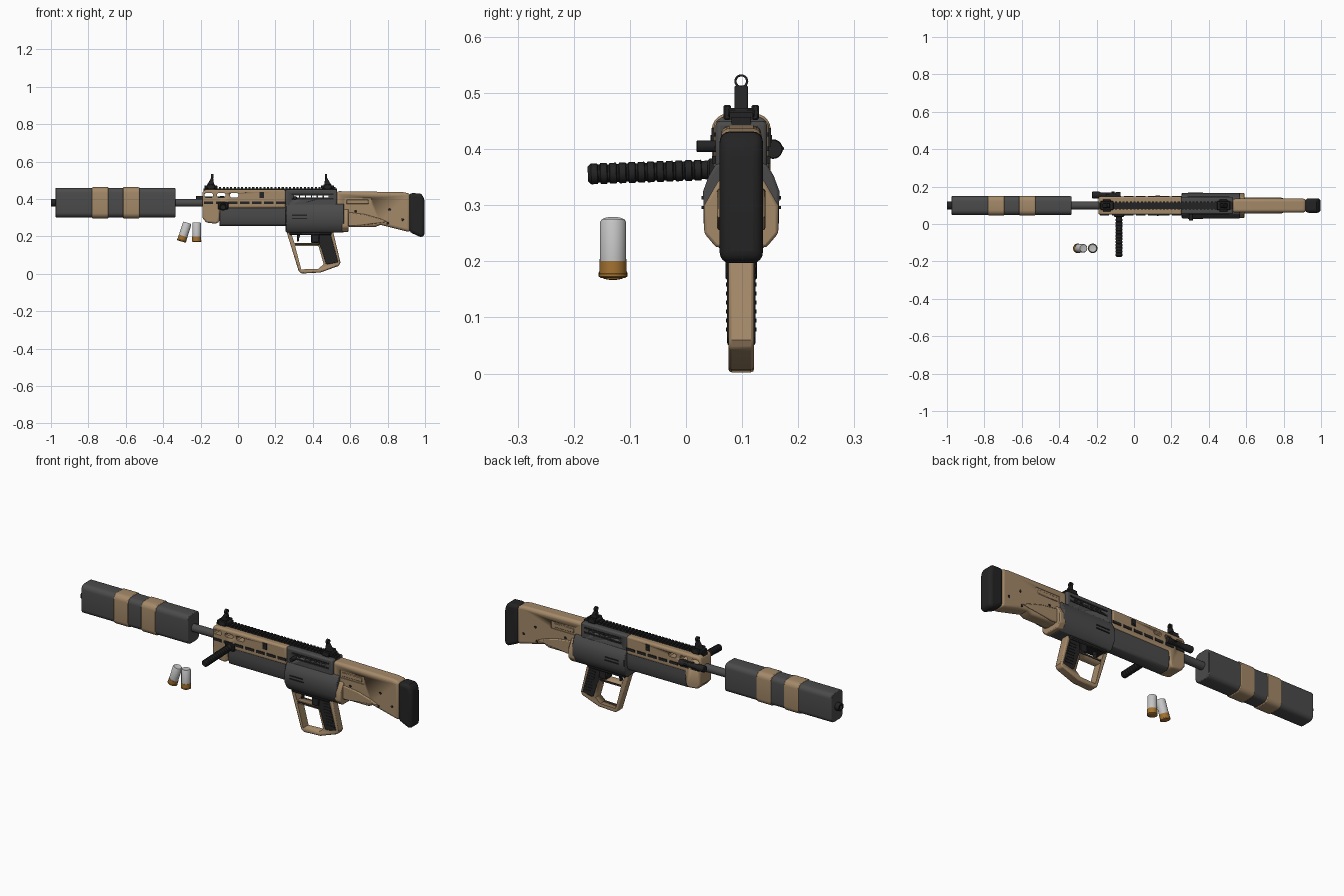
import bpy, bmesh, math
from mathutils import Vector

if "Cube" in bpy.data.objects:
    bpy.data.objects.remove(bpy.data.objects["Cube"])

CY = 0.0985  # centre plane of the body


def mat(name, r, g, b):
    m = bpy.data.materials.new(name)
    m.diffuse_color = (r, g, b, 1)
    m.use_nodes = True
    m.node_tree.nodes["Principled BSDF"].inputs["Base Color"].default_value = m.diffuse_color
    return m


TAN = mat("tan", 0.37, 0.25, 0.14)
GREY = mat("dark grey", 0.07, 0.07, 0.07)
BLACK = mat("black", 0.017, 0.017, 0.017)
HULL = mat("light grey", 0.55, 0.55, 0.55)
BRASS = mat("brass", 0.37, 0.17, 0.03)


def finish(name, bm, material, bevel=0, segs=2):
    bmesh.ops.recalc_face_normals(bm, faces=bm.faces)
    me = bpy.data.meshes.new(name)
    bm.to_mesh(me)
    bm.free()
    ob = bpy.data.objects.new(name, me)
    bpy.context.collection.objects.link(ob)
    if material:
        me.materials.append(material)
    if bevel:
        b = ob.modifiers.new("bevel", 'BEVEL')
        b.width, b.segments, b.limit_method = bevel, segs, 'ANGLE'
        b.angle_limit = math.radians(40)
    bpy.ops.object.select_all(action='DESELECT')
    ob.select_set(True)
    bpy.context.view_layer.objects.active = ob
    bpy.ops.object.shade_smooth_by_angle(angle=math.radians(35))
    return ob


def add_prism(bm, pts, axis, lo, hi):
    # axis 'y': points are (x, z); axis 'x': points are (y, z)
    def at(p, t):
        return (p[0], t, p[1]) if axis == 'y' else (t, p[0], p[1])
    a = [bm.verts.new(at(p, lo)) for p in pts]
    b = [bm.verts.new(at(p, hi)) for p in pts]
    bm.faces.new(a)
    bm.faces.new(b[::-1])
    for i in range(len(a)):
        j = (i + 1) % len(a)
        bm.faces.new((a[i], b[i], b[j], a[j]))


def side(name, pts, half, material, bevel=0, segs=2):
    bm = bmesh.new()
    add_prism(bm, pts, 'y', CY - half, CY + half)
    return finish(name, bm, material, bevel, segs)


def section(name, half_pts, x0, x1, material, bevel=0):
    # half_pts: (half width, z) mirrored about the centre plane
    pts = [(CY + w, z) for w, z in half_pts] + [(CY - w, z) for w, z in half_pts[::-1]]
    bm = bmesh.new()
    add_prism(bm, pts, 'x', x0, x1)
    return finish(name, bm, material, bevel)


def round_rect(w, z0, z1, r, n=5):
    pts = []
    for k in range(n + 1):
        a = math.pi / 2 * (k / n - 1)
        pts.append((w - r + r * math.cos(a), z0 + r + r * math.sin(a)))
    for k in range(n + 1):
        a = math.pi / 2 * k / n
        pts.append((w - r + r * math.cos(a), z1 - r + r * math.sin(a)))
    return pts


def boxes(name, items, material, bevel=0):
    # items: (x0, x1, y0, y1, z0, z1)
    bm = bmesh.new()
    for x0, x1, y0, y1, z0, z1 in items:
        add_prism(bm, [(x0, z0), (x1, z0), (x1, z1), (x0, z1)], 'y', y0, y1)
    return finish(name, bm, material, bevel, 1)


def lathe(name, profile, origin, direction, material, n=24):
    # profile: (radius, distance along direction)
    bm = bmesh.new()
    q = Vector(direction).to_track_quat('Z', 'Y')
    rings = []
    for r, t in profile:
        rings.append([bm.verts.new(Vector(origin) + q @ Vector(
            (r * math.cos(k * math.tau / n), r * math.sin(k * math.tau / n), t))) for k in range(n)])
    for a, b in zip(rings, rings[1:]):
        for i in range(n):
            j = (i + 1) % n
            bm.faces.new((a[i], a[j], b[j], b[i]))
    bm.faces.new(rings[0][::-1])
    bm.faces.new(rings[-1])
    return finish(name, bm, material)


def rod(name, origin, direction, r, length, material, n=24):
    return lathe(name, [(r * .88, 0), (r, r * .12), (r, length - r * .12), (r * .88, length)],
                 origin, direction, material, n)


def cut(ob, cutter):
    cutter.hide_render = True
    cutter.hide_viewport = True
    m = ob.modifiers.new("cut", 'BOOLEAN')
    m.object, m.operation, m.solver = cutter, 'DIFFERENCE', 'EXACT'


# Suppressor with two bands, barrel and muzzle nub
section("suppressor", round_rect(.05, .302, .459, .026), -.976, -.335, GREY, .004)
for i, x in enumerate((-.78, -.615)):
    section(f"suppressor_band_{i}", round_rect(.0525, .297, .463, .028), x, x + .088, TAN, .004)
rod("barrel", (-.34, CY, .38), (1, 0, 0), .021, .2, GREY)
lathe("muzzle_nub", [(.021, 0), (.021, .026), (.012, .026), (.012, .01)],
      (-.974, CY, .38), (-1, 0, 0), BLACK)

# Handguard with see-through windows and lower vent slots
hand = side("handguard", [(-.19, .435), (-.18, .45), (.255, .45), (.255, .352), (-.095, .352),
                          (-.1, .28), (-.115, .268), (-.17, .274), (-.19, .30)], .049, TAN, .011, 3)
wins = [(x, x + .046, 0, .2, .409, .431) for x in (-.18, -.112, -.044)]
cut(hand, boxes("window_cutter", wins, None, .006))
slots = []
for s in (-1, 1):
    y = CY + s * .049
    slots += [(x, x + .05, y - .0035, y + .0035, .374, .388) for x in
              [-.183 + .0645 * k for k in range(7)] if x + .05 < .255]
    slots += [(.115, .138, y - .004, y + .004, .405, .438), (.122, .131, y - .006, y + .006, .412, .425)]
boxes("vent_slots", slots, BLACK)

# Grey receiver with a through slot
rec = side("receiver", [(.252, .45), (.53, .45), (.53, .345), (.252, .345)], .046, GREY, .008)
cut(rec, boxes("receiver_slot_cutter", [(.30 + .032 * k, .325 + .032 * k, 0, .2, .409, .418)
                                        for k in range(6)], None))
boxes("slot_trim", [(.285, .51, CY + s * .046 - .003, CY + s * .046 + .003, z, z + .008)
                    for s in (-1, 1) for z in (.397, .422)], BLACK)

# Magazine tube and wide shell housing
section("magazine_tube", [(.02, .255), (.034, .263), (.042, .285), (.044, .32), (.042, .358)],
        -.1, .258, GREY, .005)
section("shell_housing", [(.038, .222), (.05, .235), (.067, .268), (.068, .325),
                          (.058, .352), (.045, .374)], .255, .568, GREY, .005)
boxes("housing_latch", [(.29, .37, CY + s * .068 - .003, CY + s * .068 + .003, z, z + .006)
                        for s in (-1, 1) for z in (.31, .293)], BLACK)

# Stock, its rounded comb and butt pad
stock = side("stock", [(.525, .442), (.88, .437), (.92, .43), (.92, .222), (.82, .247), (.76, .262),
                       (.735, .25), (.60, .25), (.525, .27)], .0365, TAN, .015, 4)
grooves = []
for s in (-1, 1):
    y = CY + s * .0365
    grooves += [(.57, .715, y - .004, y + .004, .365, .405)]
cut(stock, boxes("stock_recess_cutter", grooves, None))
boxes("stock_insert", [(.578, .70, CY - .035, CY + .035, .372, .398)], TAN, .004)
bm = bmesh.new()
for s in (-1, 1):
    y = CY + s * .031
    add_prism(bm, [(.55, .255), (.62, .255), (.80, .278), (.76, .295), (.68, .318), (.55, .335)],
              'y', y - .012, y + .012)
finish("stock_cheek_panels", bm, TAN, .005)
for i, (x, z) in enumerate(((.81, .345), (.88, .29), (.63, .335), (.80, .27))):
    rod(f"stock_pin_{i}", (x, CY - .038, z), (0, 1, 0), .007, .076, BLACK, 12)
section("stock_front_collar", [(.045, .225), (.066, .25), (.066, .30), (.04, .345)],
        .556, .592, TAN, .005)
pad = side("butt_pad", [(.915, .432), (.975, .43), (.99, .42), (.998, .385), (.998, .20),
                        (.975, .197), (.915, .224)], .0385, BLACK, .02, 4)

# Grip frame with guard openings
frame = side("grip_frame", [(.255, .24), (.325, .012), (.342, .002), (.44, .007), (.54, .043),
                            (.548, .06), (.505, .24)], .023, TAN, .006)
bm = bmesh.new()
add_prism(bm, [(.305, .15), (.338, .024), (.43, .027), (.458, .052), (.43, .15)], 'y', 0, .2)
add_prism(bm, [(.285, .215), (.301, .166), (.40, .166), (.40, .215)], 'y', 0, .2)
cut(frame, finish("grip_opening_cutter", bm, None))
side("grip_panel", [(.435, .215), (.432, .16), (.445, .13), (.468, .055), (.48, .05), (.537, .062),
                    (.495, .215)], .025, BLACK, .004)
boxes("grip_texture", [(.455 + (.2 - z) * .2, .495 + (.2 - z) * .25, CY - .027, CY + .027, z, z + .007)
                       for z in [.075 + .016 * k for k in range(8)]], BLACK)
boxes("guard_bar", [(.302, .435, CY - .024, CY + .024, .151, .165)], BLACK, .004)
side("trigger", [(.318, .225), (.34, .225), (.328, .195), (.324, .172), (.315, .172), (.316, .2)],
     .009, BLACK, .003)
boxes("grip_mount", [(.39, .435, CY - .028, CY + .028, .165, .225),
                     (.275, .50, CY - .033, CY + .033, .207, .226)], BLACK, .005)

# Top rail with teeth
teeth = [(-.185, .53, CY - .017, CY + .017, .443, .457)]
teeth += [(x, x + .011, CY - .021, CY + .021, .453, .465) for x in [-.18 + .0197 * k for k in range(36)]]
boxes("top_rail", teeth, BLACK)

# Folding sights: clamp base, post with ears and aperture ring
for nm, x, d in (("front_sight", -.145, 1), ("rear_sight", .478, -1)):
    boxes(nm + "_base", [(x - .035, x + .035, CY - .024, CY + .024, .457, .473),
                         (x - .022, x + .022, CY - .032, CY - .018, .452, .479),
                         (x - .022, x + .022, CY + .018, CY + .032, .452, .479)], BLACK, .003)
    side(nm + "_post", [(x - .024 * d, .47), (x + .018 * d, .47), (x + .012 * d, .512),
                        (x + .002 * d, .514)], .012, BLACK, .003)
    n = 14
    ring = [(CY + .0125 * math.cos(k * math.tau / n), .521 + .0125 * math.sin(k * math.tau / n))
            for k in range(n)]
    bm = bmesh.new()
    add_prism(bm, ring, 'x', x + .007 * d - .006, x + .007 * d + .006)
    ob = finish(nm + "_ring", bm, BLACK)
    cut(ob, rod(nm + "_hole_cutter", (x - .05, CY, .521), (1, 0, 0), .0085, .1, None, 14))

# Side foregrip with grooves
prof = [(.013, 0), (.017, .004)]
for k in range(12):
    t = .006 + k * .0168
    prof += [(.0185, t), (.0185, t + .011), (.016, t + .0125), (.016, t + .0155)]
prof += [(.017, .212), (.017, .222)]
lathe("side_foregrip", prof, (-.08, -.175, .3555), (0, 1, .035), BLACK, 16)
boxes("foregrip_mount", [(-.108, -.052, .038, .056, .345, .383)], BLACK, .004)

# Side light and charging handles
lathe("side_light", [(.014, 0), (.0175, .004), (.0175, .04), (.013, .05), (.013, .125),
                     (.016, .13), (.016, .152)], (-.225, .155, .40), (1, 0, 0), BLACK, 20)
boxes("side_light_mount", [(-.15, -.08, .14, .162, .388, .414), (-.12, -.105, .16, .175, .397, .405)],
      BLACK, .003)
rod("charging_handle", (.305, .019, .405), (0, 1, 0), .0105, .045, BLACK, 16)

# Two loose shells
for i, (bx, bz, tilt) in enumerate(((-.221, .172, 0), (-.302, .175, .31))):
    d = Vector((math.sin(tilt), 0, math.cos(tilt)))
    o = Vector((bx, -.13, bz))
    lathe(f"shell_{i}_base", [(.021, -.002), (.0255, .001), (.0255, .005), (.0242, .006),
                              (.0242, .029)], o, d, BRASS)
    lathe(f"shell_{i}_hull", [(.0235, .028), (.0235, .098), (.020, .103), (.012, .1015)], o, d, HULL)
